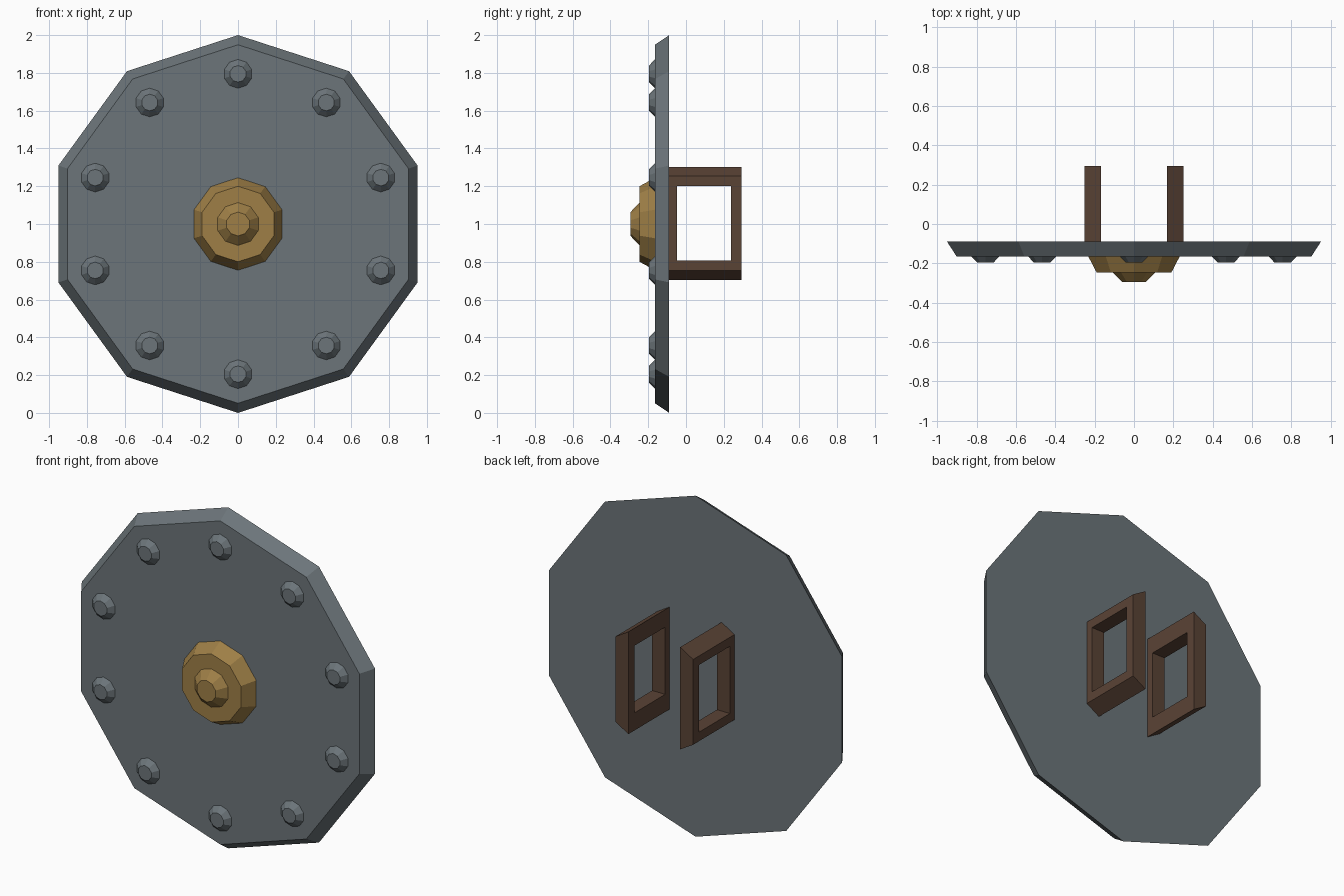
import bpy, bmesh, math
from mathutils import Vector

if "Cube" in bpy.data.objects:
    bpy.data.objects.remove(bpy.data.objects["Cube"])


def material(name, rgb):
    m = bpy.data.materials.new(name)
    m.diffuse_color = (*rgb, 1)
    m.use_nodes = True
    m.node_tree.nodes["Principled BSDF"].inputs["Base Color"].default_value = m.diffuse_color
    return m


steel = material("grey_steel", (0.150, 0.178, 0.194))
brass = material("aged_brass", (0.345, 0.212, 0.062))
leather = material("brown_leather", (0.102, 0.056, 0.036))


def finish(bm, name, mat):
    bmesh.ops.recalc_face_normals(bm, faces=bm.faces[:])
    me = bpy.data.meshes.new(name)
    bm.to_mesh(me)
    bm.free()
    me.materials.append(mat)
    ob = bpy.data.objects.new(name, me)
    bpy.context.collection.objects.link(ob)
    return ob


def lathe(name, mat, profile, cx=0.0, cz=1.0, sides=10):
    """Closed solid turned around the y axis from (radius, y) pairs, a corner at the top."""
    bm = bmesh.new()
    rings = []
    for r, y in profile:
        angles = [2 * math.pi * i / sides for i in range(sides)]
        rings.append([bm.verts.new((cx + r * math.sin(a), y, cz + r * math.cos(a)))
                      for a in angles])
    for a, b in zip(rings, rings[1:]):
        for i in range(sides):
            j = (i + 1) % sides
            bm.faces.new((a[i], a[j], b[j], b[i]))
    bm.faces.new(rings[0])
    bm.faces.new(rings[-1])
    return finish(bm, name, mat)


BACK, FRONT = -0.089, -0.164

# Bevelled ten-sided plate
lathe("shield_plate", steel, [(1.0, BACK), (0.949, FRONT)])

# Stepped centre boss
lathe("centre_boss", brass, [(0.245, FRONT), (0.2, -0.246), (0.113, -0.246), (0.063, -0.294)])

# Ring of rivets
for k in range(10):
    t = 2 * math.pi * k / 10
    lathe(f"rivet_{k + 1}", steel, [(0.076, FRONT), (0.044, -0.196)],
          0.795 * math.sin(t), 1.0 + 0.795 * math.cos(t))


# Two grip loops: rectangular frames whose ends slope towards the outer side
def grip(name, side):
    bm = bmesh.new()

    def loop(x, y0, y1, h):
        return [bm.verts.new((side * x, y, 1.003 + z))
                for y, z in ((y0, -h), (y1, -h), (y1, h), (y0, h))]

    loops = [loop(0.168, BACK, 0.294, 0.3), loop(0.252, BACK, 0.294, 0.25),
             loop(0.252, -0.047, 0.238, 0.197), loop(0.168, -0.047, 0.238, 0.197)]
    for n in range(4):
        a, b = loops[n], loops[(n + 1) % 4]
        for i in range(4):
            j = (i + 1) % 4
            bm.faces.new((a[i], a[j], b[j], b[i]))
    return finish(bm, name, leather)


grip("right_grip", 1)
grip("left_grip", -1)
